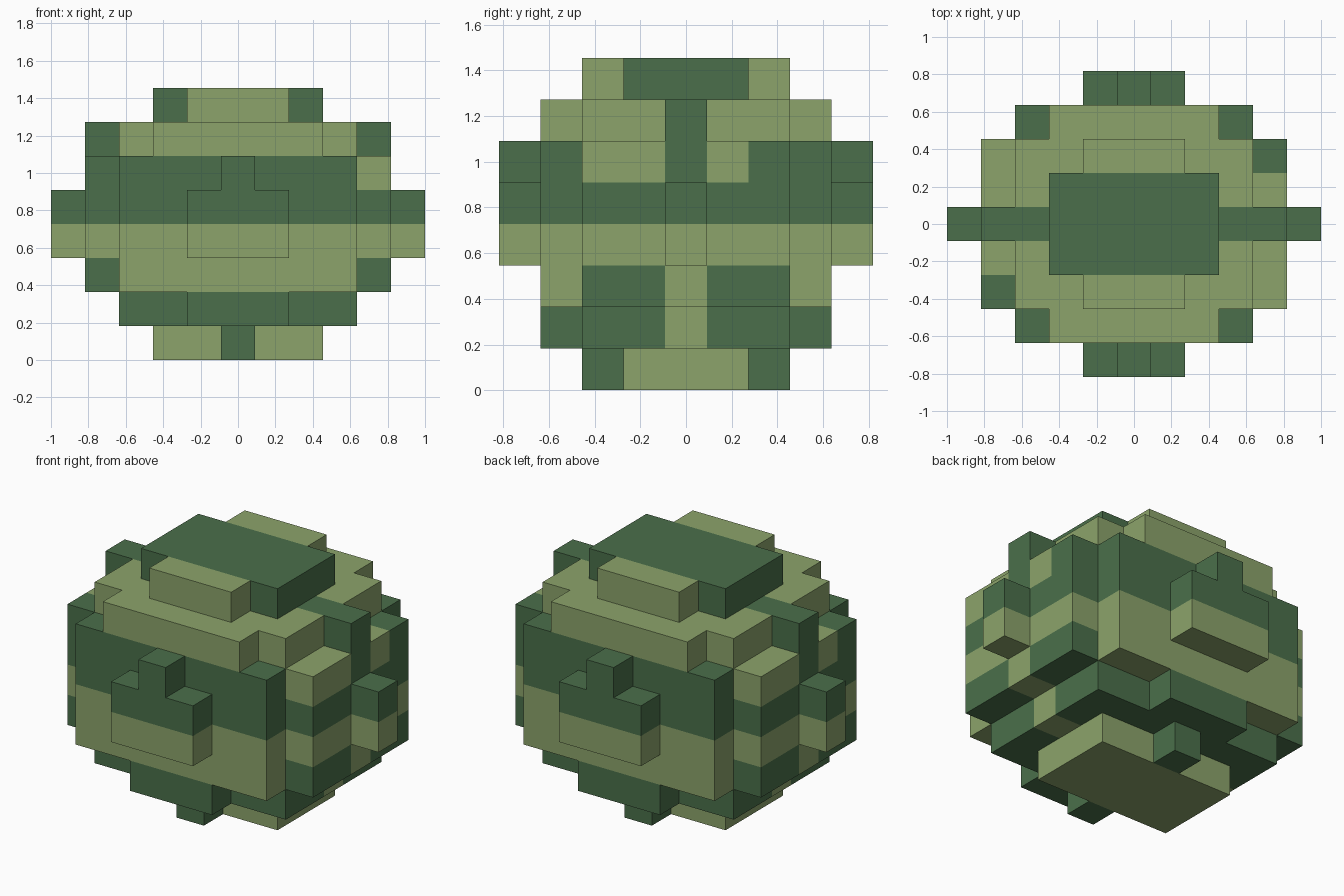
import bpy
import bmesh

if "Cube" in bpy.data.objects:
    bpy.data.objects.remove(bpy.data.objects["Cube"])

U = 2 / 11                      # edge length of one block
LIGHT, DARK = 0, 1


def material(name, rgb):
    m = bpy.data.materials.new(name)
    m.diffuse_color = (*rgb, 1)
    m.use_nodes = True
    m.node_tree.nodes["Principled BSDF"].inputs["Base Color"].default_value = m.diffuse_color
    return m


materials = [material("light_leaf_green", (0.262, 0.371, 0.147)),
             material("dark_leaf_green", (0.069, 0.159, 0.069))]

blocks = {}                     # (x, y, layer) -> colour


def slab(xs, ys, zs, colour):
    """Fill inclusive ranges of blocks, repeated by a half turn about z."""
    for x in range(xs[0], xs[1] + 1):
        for y in range(ys[0], ys[1] + 1):
            for z in range(zs[0], zs[1] + 1):
                blocks[x, y, z] = blocks[-x, -y, z] = colour


# foot
slab((-2, 2), (-1, 1), (0, 0), LIGHT)
slab((0, 0), (-2, -2), (0, 0), DARK)

# lower taper
slab((-3, 3), (-2, 2), (1, 1), DARK)
slab((-1, 1), (-3, 3), (1, 1), DARK)
slab((3, 3), (0, 0), (1, 1), LIGHT)

# round body: light lower half, dark upper half
for z, colour in ((2, LIGHT), (3, LIGHT), (4, DARK), (5, DARK)):
    slab((-4, 4), (-2, 2), (z, z), colour)
    slab((-3, 3), (-3, 3), (z, z), colour)
slab((4, 4), (-2, 2), (2, 2), DARK)
slab((4, 4), (0, 0), (2, 2), LIGHT)

# light patches at the shoulder of the body
slab((4, 4), (-2, -1), (5, 5), LIGHT)
slab((4, 4), (1, 1), (5, 5), LIGHT)

# knobs on the four sides
for z, colour in ((3, LIGHT), (4, DARK)):
    slab((5, 5), (0, 0), (z, z), colour)
    slab((-1, 1), (-4, -4), (z, z), colour)
slab((0, 0), (-4, -4), (5, 5), DARK)

# upper taper with dark side stripes
slab((-3, 3), (-2, 2), (6, 6), LIGHT)
slab((-2, 2), (-3, 3), (6, 6), LIGHT)
slab((3, 4), (0, 0), (6, 6), DARK)

# crown
slab((-1, 1), (-2, 2), (7, 7), LIGHT)
slab((-2, 2), (-1, 1), (7, 7), DARK)


def build_part(name, layers):
    """Make the visible skin of the given layers as one object."""
    bm = bmesh.new()
    for (x, y, z), colour in blocks.items():
        if z not in layers:
            continue
        cell = (x, y, z)
        centre = (x * U, y * U, (z + 0.5) * U)
        for axis in range(3):
            for sign in (-1, 1):
                near = list(cell)
                near[axis] += sign
                if tuple(near) in blocks:
                    continue
                corners = []
                for a, b in ((-1, -1), (1, -1), (1, 1), (-1, 1)):
                    p = list(centre)
                    p[axis] += sign * U / 2
                    p[(axis + 1) % 3] += a * U / 2
                    p[(axis + 2) % 3] += b * U / 2
                    corners.append(bm.verts.new(p))
                face = bm.faces.new(corners if sign > 0 else corners[::-1])
                face.material_index = colour
    bmesh.ops.remove_doubles(bm, verts=bm.verts, dist=0.001)
    mesh = bpy.data.meshes.new(name)
    bm.to_mesh(mesh)
    bm.free()
    for m in materials:
        mesh.materials.append(m)
    bpy.context.collection.objects.link(bpy.data.objects.new(name, mesh))


build_part("foot", (0,))
build_part("lower_taper", (1,))
build_part("round_body", (2, 3, 4, 5))
build_part("upper_taper", (6,))
build_part("crown", (7,))
